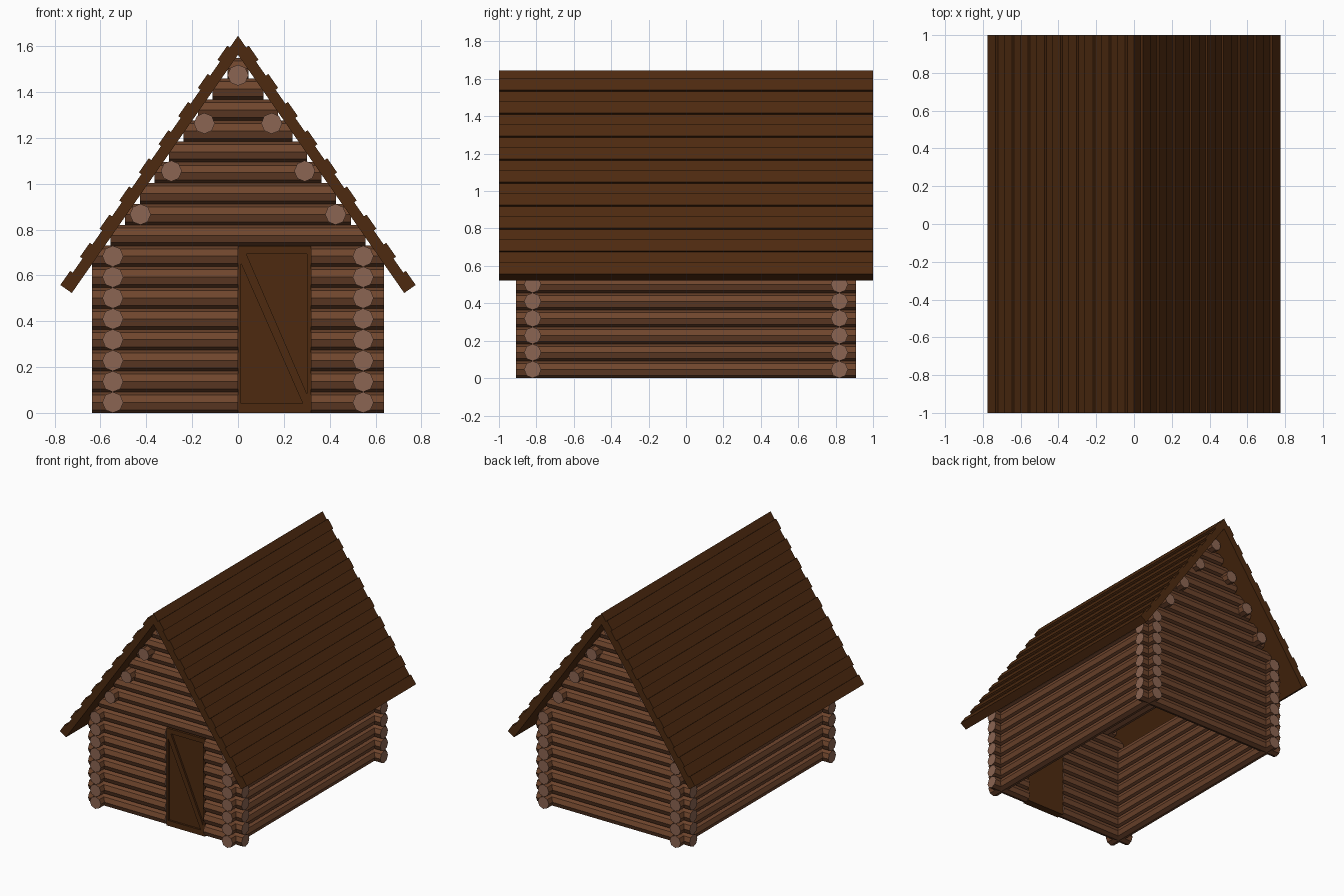
import bpy, bmesh
from math import pi, hypot
from mathutils import Matrix, Vector

if "Cube" in bpy.data.objects:
    bpy.data.objects.remove(bpy.data.objects["Cube"])


def material(name, rgb):
    m = bpy.data.materials.new(name)
    m.diffuse_color = (*rgb, 1)
    m.use_nodes = True
    m.node_tree.nodes["Principled BSDF"].inputs["Base Color"].default_value = m.diffuse_color
    return m


BARK = material("bark", (0.16, 0.06, 0.026))
CUT = material("cut_wood", (0.26, 0.13, 0.085))
BOARD = material("dark_board", (0.075, 0.023, 0.005))

R = 0.0458                      # log radius
STEP = 0.0911                   # height of one course of logs
WALL_X, WALL_Y = 0.546, 0.82    # wall centre lines
END_X, END_Y = 0.636, 0.908     # log ends past the corners
PITCH = 1.433                   # roof rise over run
RIDGE_OUT, RIDGE_IN = 1.645, 1.562


def course_z(i):
    return R + i * STEP


def finish(name, bm, mats):
    bmesh.ops.recalc_face_normals(bm, faces=bm.faces)
    me = bpy.data.meshes.new(name)
    bm.to_mesh(me)
    bm.free()
    for m in mats:
        me.materials.append(m)
    ob = bpy.data.objects.new(name, me)
    bpy.context.collection.objects.link(ob)
    return ob


def logs(name, items):
    """Eight-sided logs, each item is (axis, centre, length)."""
    bm = bmesh.new()
    for axis, centre, length in items:
        turn = Matrix.Rotation(pi / 2, 4, 'Y' if axis == 'X' else 'X')
        bmesh.ops.create_cone(bm, cap_ends=True, segments=8, radius1=R, radius2=R,
                              depth=length, matrix=Matrix.Translation(centre) @ turn)
    for f in bm.faces:
        f.material_index = 1 if len(f.verts) == 8 else 0
    return finish(name, bm, [BARK, CUT])


def span(x0, x1, y, z):
    return ('X', ((x0 + x1) / 2, y, z), x1 - x0)


def prism(name, outline, y0, y1):
    """Extrude an x-z outline along y."""
    bm = bmesh.new()
    face = bm.faces.new([bm.verts.new((x, y0, z)) for x, z in outline])
    out = bmesh.ops.extrude_face_region(bm, geom=[face])
    moved = [g for g in out["geom"] if isinstance(g, bmesh.types.BMVert)]
    bmesh.ops.translate(bm, verts=moved, vec=(0, y1 - y0, 0))
    return finish(name, bm, [BOARD])


# Side walls
for label, s in (("left", -1), ("right", 1)):
    logs(label + "_wall_logs",
         [('Y', (s * WALL_X, 0, course_z(i)), 2 * END_Y) for i in range(8)])

# Front and back walls, the front one cut for the door
DOOR_X0, DOOR_X1, DOOR_TOP = 0.0, 0.318, 0.729
front, back = [], []
for i in range(8):
    z = course_z(i)
    back.append(span(-END_X, END_X, WALL_Y, z))
    front += [span(-END_X, DOOR_X0, -WALL_Y, z), span(DOOR_X1, END_X, -WALL_Y, z)]
logs("front_wall_logs", front)
logs("back_wall_logs", back)

# Gables, shortening with the roof slope
for label, y in (("front", -WALL_Y), ("back", WALL_Y)):
    rows = []
    for i in range(8, 17):
        half = (RIDGE_IN - course_z(i)) / PITCH + 0.006
        rows.append(span(-half, half, y, course_z(i)))
    logs(label + "_gable_logs", rows)

# Purlins carrying the roof
purlins = [('Y', (0, 0, 1.473), 2 * END_Y)]
for x, z in ((0.147, 1.263), (0.291, 1.055), (0.426, 0.866)):
    purlins += [('Y', (s * x, 0, z), 2 * END_Y) for s in (-1, 1)]
logs("roof_purlins", purlins)

# Roof: stepped board profile, mirrored about the ridge
down = Vector((1, -PITCH)).normalized()
normal = Vector((PITCH, 1)).normalized()
ridge = Vector((0, RIDGE_OUT))
BUMP = 0.0135
slope_len = 0.764 * hypot(1, PITCH)
pitch_len = 0.1228 * hypot(1, PITCH) / PITCH
half = []
for k in range(8, -1, -1):
    low = slope_len - k * pitch_len
    high = low - pitch_len / 2
    a, b = ridge + down * high, ridge + down * low
    half += [a, a + normal * BUMP, b + normal * BUMP]
    if k:
        half.append(b)
thick = (RIDGE_OUT - RIDGE_IN) * down.x
half.append(ridge + down * slope_len - normal * thick)
outline = ([(0, RIDGE_OUT)] + [tuple(p) for p in half] + [(0, RIDGE_IN)]
           + [(-p.x, p.y) for p in reversed(half)])
prism("roof", outline, -1.0, 1.0)

# Door: panel, surrounding rails and a diagonal brace
F0, F1 = -WALL_Y - 0.026, -WALL_Y + 0.005
ix0, ix1, iz0, iz1 = 0.014, 0.302, 0.04, 0.694
prism("door_panel", [(DOOR_X0, 0), (DOOR_X1, 0), (DOOR_X1, DOOR_TOP), (DOOR_X0, DOOR_TOP)],
      -WALL_Y - 0.012, -WALL_Y + 0.03)
for name, x0, x1, z0, z1 in (("door_left_rail", DOOR_X0, ix0, 0, DOOR_TOP),
                             ("door_right_rail", ix1, DOOR_X1, 0, DOOR_TOP),
                             ("door_top_rail", ix0, ix1, iz1, DOOR_TOP),
                             ("door_bottom_rail", ix0, ix1, 0, iz0)):
    prism(name, [(x0, z0), (x1, z0), (x1, z1), (x0, z1)], F0, F1)
prism("door_brace", [(ix0, iz1), (ix0, 0.65), (0.283, iz0), (ix1, iz0),
                     (ix1, 0.08), (0.036, iz1)], F0, F1)
